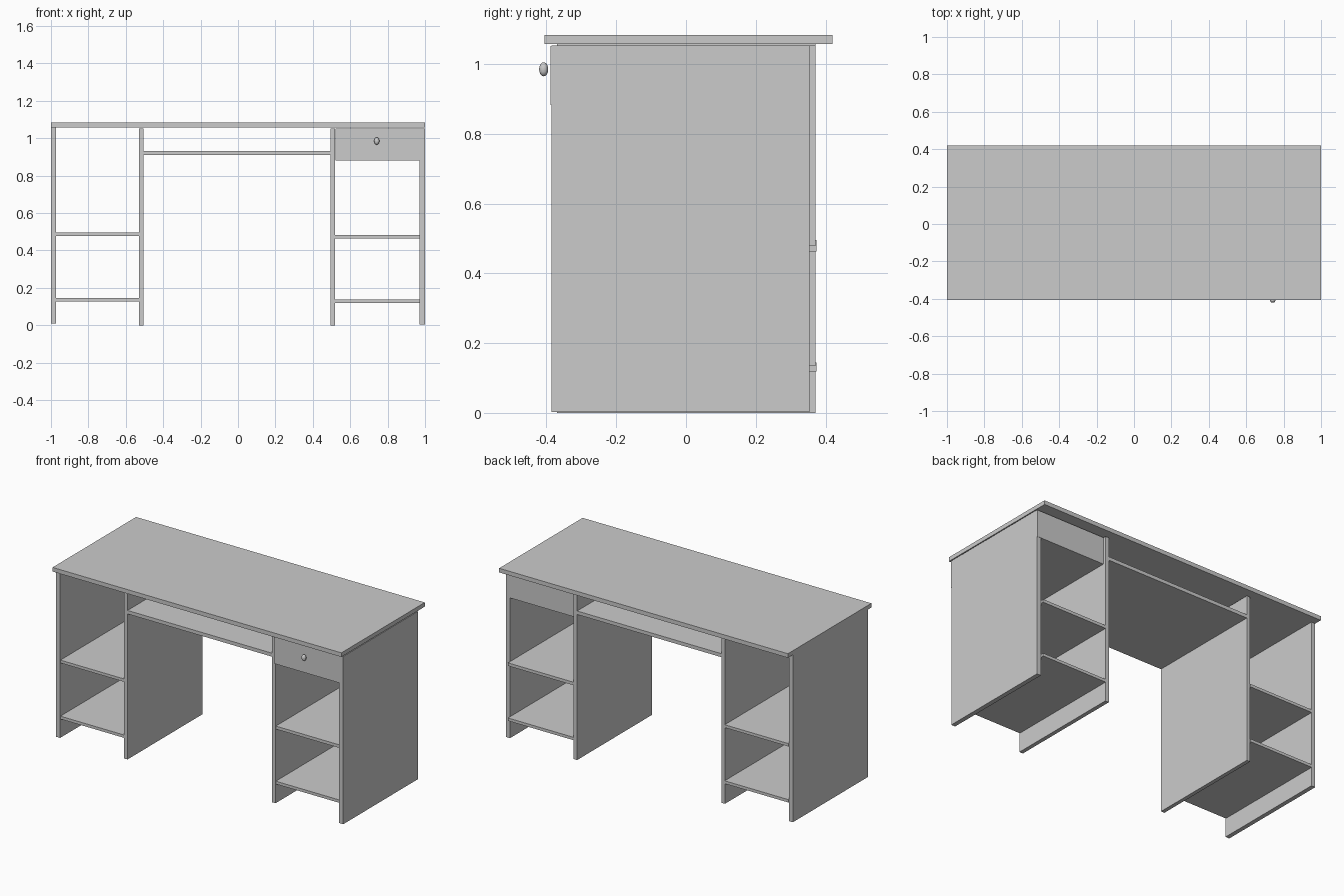
import bpy
import bmesh
from mathutils import Matrix

if "Cube" in bpy.data.objects:
    bpy.data.objects.remove(bpy.data.objects["Cube"])


def add_object(name, bm):
    mesh = bpy.data.meshes.new(name)
    bm.to_mesh(mesh)
    bm.free()
    obj = bpy.data.objects.new(name, mesh)
    bpy.context.collection.objects.link(obj)
    return obj


def box(name, x, y, z):
    """Board given by its (min, max) range on each axis."""
    bm = bmesh.new()
    size = [r[1] - r[0] for r in (x, y, z)]
    mid = [(r[0] + r[1]) / 2 for r in (x, y, z)]
    bmesh.ops.create_cube(bm, size=1,
                          matrix=Matrix.Translation(mid) @ Matrix.Diagonal((*size, 1)))
    return add_object(name, bm)


DEPTH = (-0.37, 0.371)

# Desk top
box("desk_top", (-1, 1), (-0.406, 0.42), (1.058, 1.084))

# Upright side panels
box("left_outer_panel", (-1, -0.973), DEPTH, (0.01, 1.06))
box("left_inner_panel", (-0.53, -0.506), DEPTH, (0, 1.053))
box("right_inner_panel", (0.494, 0.519), DEPTH, (0, 1.053))
box("right_outer_panel", (0.971, 0.999), (-0.386, 0.354), (0.003, 1.053))

# Shelves in both pedestals
SHELF_DEPTH = (-0.367, 0.374)
for side, x, levels in (("left", (-0.973, -0.53), ((0.127, 0.145), (0.478, 0.496))),
                        ("right", (0.519, 0.971), ((0.119, 0.137), (0.463, 0.482)))):
    for level, z in zip(("lower", "upper"), levels):
        box(f"{side}_{level}_shelf", x, SHELF_DEPTH, z)

# Keyboard tray between the pedestals
box("keyboard_tray", (-0.506, 0.494), DEPTH, (0.911, 0.933))

# Drawer, overlapping the outer panel at front and back
box("drawer", (0.52, 0.998), (-0.388, 0.356), (0.882, 1.052))

# Oval drawer knob
bm = bmesh.new()
bmesh.ops.create_uvsphere(bm, u_segments=32, v_segments=16, radius=1,
                          matrix=Matrix.Translation((0.742, -0.408, 0.985))
                          @ Matrix.Diagonal((0.014, 0.013, 0.02, 1)))
add_object("drawer_knob", bm)
